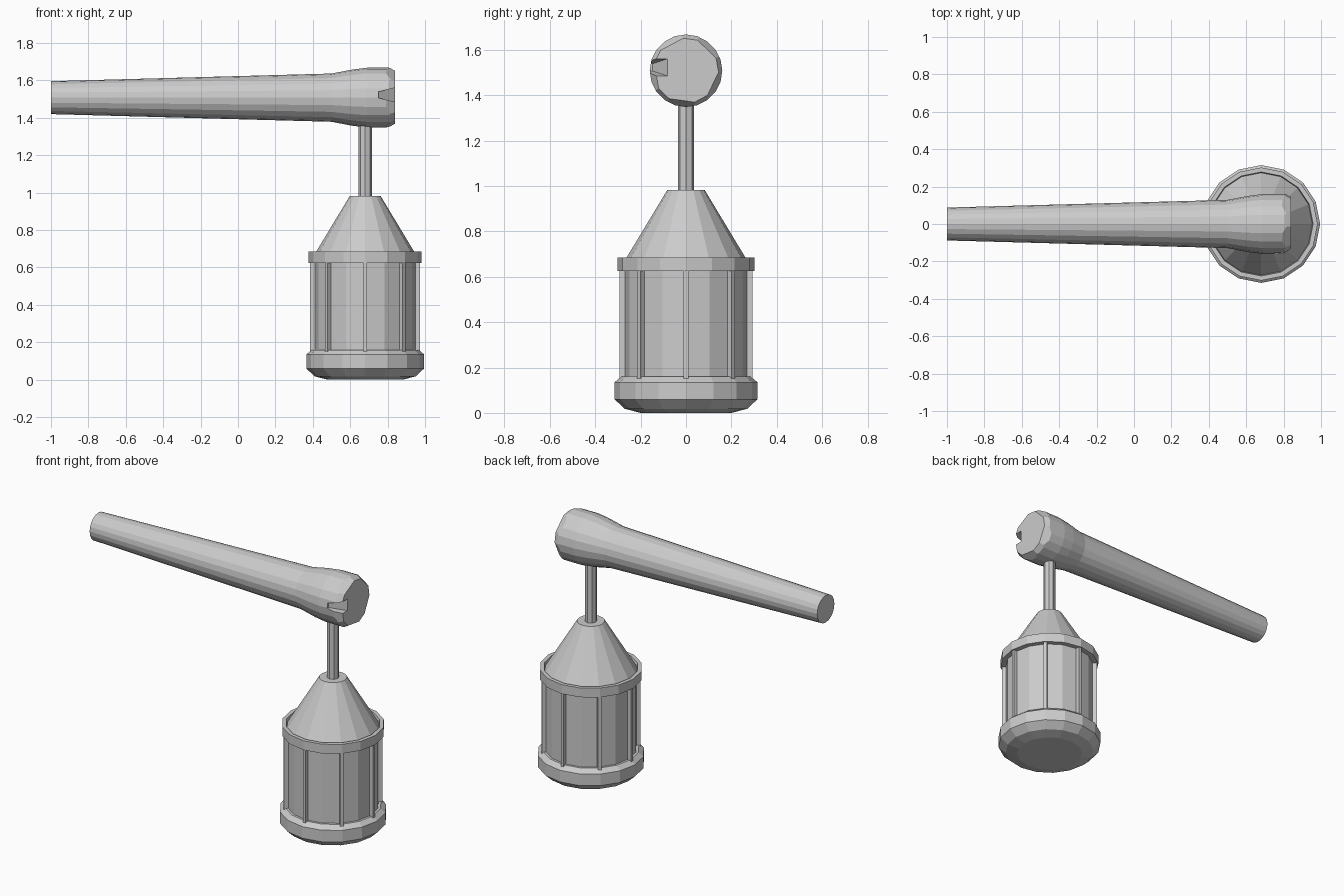
import bpy, bmesh
from math import sin, cos, pi, radians
from mathutils import Matrix, Vector

if "Cube" in bpy.data.objects:
    bpy.data.objects.remove(bpy.data.objects["Cube"])

CX = 0.68      # lantern axis
HZ = 1.508     # handle axis height


def add_object(name, bm, matrix=None):
    if matrix:
        bm.transform(matrix)
    bmesh.ops.recalc_face_normals(bm, faces=bm.faces)
    mesh = bpy.data.meshes.new(name)
    bm.to_mesh(mesh)
    bm.free()
    obj = bpy.data.objects.new(name, mesh)
    bpy.context.collection.objects.link(obj)
    return obj


def lathe(profile, sides, closed=False):
    """Revolve (radius, height) points about z; open profiles get end caps."""
    bm = bmesh.new()
    rings = [[bm.verts.new((r * cos(2 * pi * i / sides), r * sin(2 * pi * i / sides), z))
              for i in range(sides)] for r, z in profile]
    pairs = list(zip(rings, rings[1:]))
    if closed:
        pairs.append((rings[-1], rings[0]))
    else:
        bm.faces.new(rings[0])
        bm.faces.new(rings[-1])
    for a, b in pairs:
        for i in range(sides):
            j = (i + 1) % sides
            bm.faces.new((a[i], a[j], b[j], b[i]))
    return bm


at_lantern = Matrix.Translation((CX, 0, 0))

# lantern body: base, glass, collar, roof, rod
add_object("lantern_base", lathe([(0.20, 0), (0.27, 0.018), (0.315, 0.06), (0.315, 0.135),
                                  (0.285, 0.16)], 16), at_lantern)
add_object("lantern_glass", lathe([(0.27, 0.15), (0.27, 0.65)], 16), at_lantern)
add_object("lantern_collar", lathe([(0.265, 0.625), (0.302, 0.625), (0.302, 0.685),
                                    (0.278, 0.685)], 16, closed=True), at_lantern)
add_object("lantern_roof", lathe([(0.28, 0.655), (0.082, 0.983)], 16), at_lantern)
add_object("hanging_rod", lathe([(0.036, 0.97), (0.036, 1.42)], 8), at_lantern)

# cage bars around the glass
bm = bmesh.new()
for k in range(8):
    m = (at_lantern @ Matrix.Rotation(k * pi / 4, 4, 'Z')
         @ Matrix.Translation((0.278, 0, 0.395)) @ Matrix.Diagonal((0.032, 0.02, 0.49, 1)))
    bmesh.ops.create_cube(bm, size=1, matrix=m)
add_object("cage_bars", bm)

# wooden handle with a swollen, chipped end
bm = lathe([(0.088, -1), (0.129, 0.5), (0.15, 0.61), (0.16, 0.69), (0.16, 0.84)], 20)
bm.transform(Matrix.Translation((0, 0, HZ)) @ Matrix.Rotation(pi / 2, 4, 'Y'))
for k in range(10):
    a = radians(36 * k + 10)
    out = Vector((0, cos(a), sin(a)))
    reach = 0.132 if k % 2 else 0.14
    bmesh.ops.bisect_plane(bm, geom=bm.verts[:] + bm.edges[:] + bm.faces[:],
                           plane_co=Vector((0.84, 0, HZ)) + out * reach,
                           plane_no=Vector((0.55, 0, 0)) + out, clear_outer=True)
    bmesh.ops.holes_fill(bm, edges=[e for e in bm.edges if e.is_boundary])
handle = add_object("handle", bm)

# wedge-shaped split in the handle end
bm = bmesh.new()
sections = [(0.75, -0.148, 0.016), (0.87, -0.06, 0.045)]
quads = [[bm.verts.new((x, y, HZ + 0.015 + s * h)) for y, s in
          ((deep, -1), (deep, 1), (-0.25, 1), (-0.25, -1))] for x, deep, h in sections]
bm.faces.new(quads[0])
bm.faces.new(quads[1])
for i in range(4):
    j = (i + 1) % 4
    bm.faces.new((quads[0][i], quads[0][j], quads[1][j], quads[1][i]))
cutter = add_object("split_cutter", bm)
cutter.hide_render = True
cutter.hide_set(True)
mod = handle.modifiers.new("split", 'BOOLEAN')
mod.operation = 'DIFFERENCE'
mod.solver = 'EXACT'
mod.object = cutter
